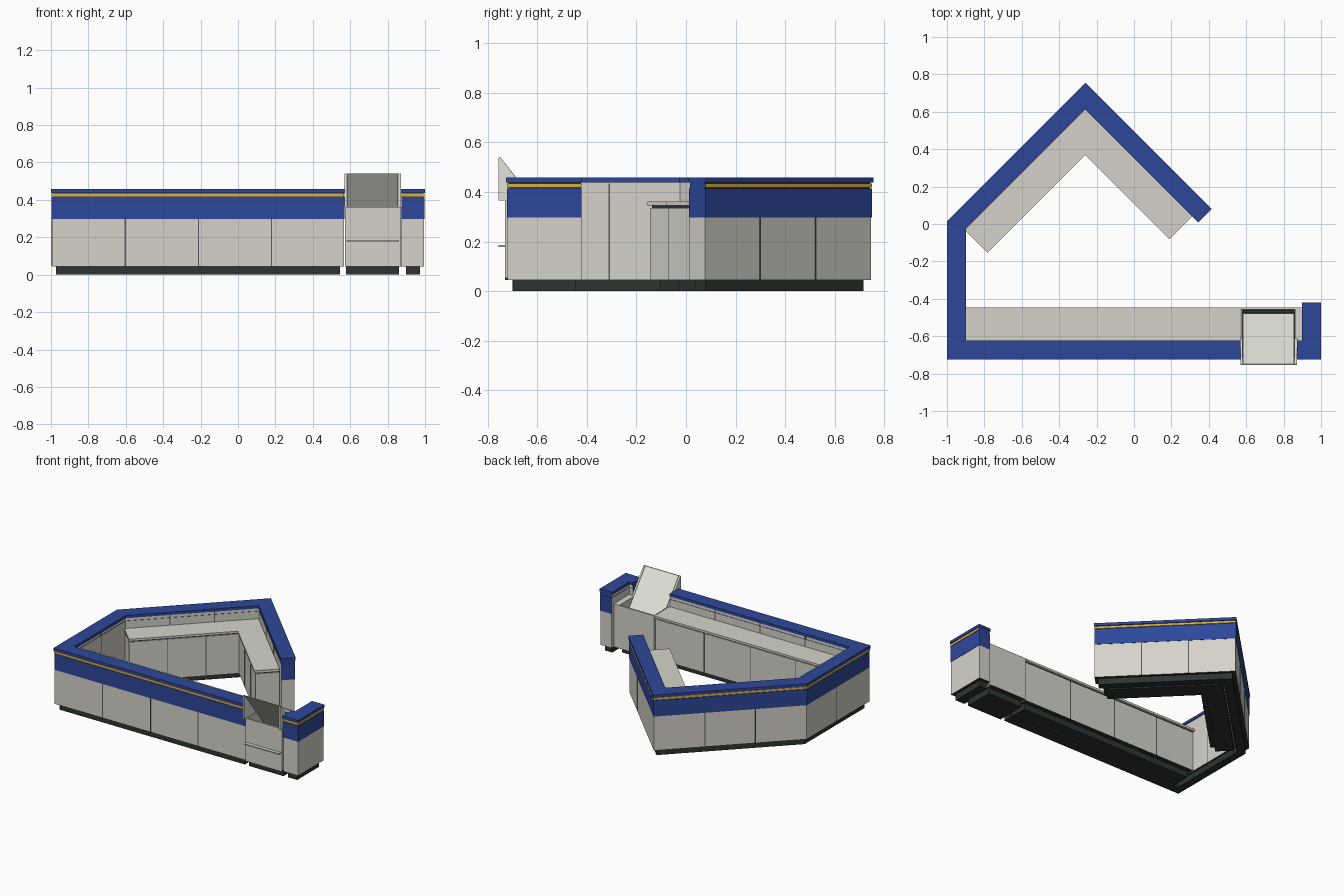
import bpy, bmesh, math
from mathutils import Vector

if "Cube" in bpy.data.objects:
    bpy.data.objects.remove(bpy.data.objects["Cube"])


def material(name, rgb):
    m = bpy.data.materials.new(name)
    m.diffuse_color = (*rgb, 1)
    m.use_nodes = True
    m.node_tree.nodes["Principled BSDF"].inputs["Base Color"].default_value = m.diffuse_color
    return m


WHITE = material("warm white", (0.66, 0.65, 0.59))
PALE = material("pale cream", (0.76, 0.76, 0.69))
BLUE = material("royal blue", (0.027, 0.063, 0.32))
GOLD = material("gold", (0.70, 0.42, 0.06))
DARK = material("charcoal", (0.026, 0.034, 0.033))
SEAM = material("seam grey", (0.10, 0.10, 0.11))


def finish(name, bm, mats):
    bmesh.ops.recalc_face_normals(bm, faces=bm.faces)
    me = bpy.data.meshes.new(name)
    bm.to_mesh(me)
    bm.free()
    for m in mats:
        me.materials.append(m)
    ob = bpy.data.objects.new(name, me)
    bpy.context.collection.objects.link(ob)
    return ob


def offset(path, d, trim):
    """Shift an open path to its right by d with mitred corners and trimmed ends."""
    p = [Vector(q) for q in path]
    dirs = [(b - a).normalized() for a, b in zip(p, p[1:])]
    p[0] = p[0] + dirs[0] * trim
    p[-1] = p[-1] - dirs[-1] * trim
    out = []
    for i, q in enumerate(p):
        a = dirs[max(i - 1, 0)]
        b = dirs[min(i, len(dirs) - 1)]
        na, nb = Vector((a.y, -a.x)), Vector((b.y, -b.x))
        out.append(q + (na + nb) * (d / (1 + na.dot(nb))))
    return out


def strip(name, path, d0, d1, z0, z1, mat, inner=None, ends=None, under=None, trim=0.0):
    """Wall-like solid along a path, between offsets d0 (outside) and d1 (inside)."""
    mats = [mat, inner or mat, ends or mat, under or mat]
    bm = bmesh.new()
    rings = []
    for a, b in zip(offset(path, d0, trim), offset(path, d1, trim)):
        rings.append([bm.verts.new((q.x, q.y, z)) for q, z in ((a, z0), (a, z1), (b, z1), (b, z0))])
    for r, s in zip(rings, rings[1:]):
        for k, idx in enumerate((0, 0, 1, 3)):  # outside, top, inside, underside
            j = (k + 1) % 4
            bm.faces.new((r[k], r[j], s[j], s[k])).material_index = idx
    for r in (rings[0], rings[-1]):
        bm.faces.new(r).material_index = 2
    return finish(name, bm, mats)


def box(name, lo, hi, mat):
    mid = (lo[1] + hi[1]) / 2
    return strip(name, [(hi[0], mid), (lo[0], mid)], lo[1] - mid, hi[1] - mid, lo[2], hi[2], mat)


def seams(name, path, d, z0, z1, segment, fractions):
    """Thin panel joints on one segment of an offset path."""
    line = offset(path, d, 0)
    a, b = line[segment], line[segment + 1]
    u = (b - a).normalized()
    for f in fractions:
        c = a.lerp(b, f)
        strip(name, [c - u * 0.003, c + u * 0.003], -0.002, 0.002, z0, z1, SEAM)


def prism(name, outline, x0, x1, mat):
    """Extrude a y-z outline along x."""
    bm = bmesh.new()
    l = [bm.verts.new((x0, y, z)) for y, z in outline]
    r = [bm.verts.new((x1, y, z)) for y, z in outline]
    bm.faces.new(l)
    bm.faces.new(r)
    for i in range(len(l)):
        j = (i + 1) % len(l)
        bm.faces.new((l[i], l[j], r[j], r[i]))
    return finish(name, bm, [mat])


# Outer walls: long run and the short return at the right
main = [(0.57, -0.725), (-1, -0.725), (-1, 0.015), (-0.26, 0.755), (0.415, 0.08)]
side = [(1, -0.42), (1, -0.725), (0.872, -0.725)]
for label, path in (("main", main), ("return", side)):
    strip(label + "_plinth", path, 0.028, 0.085, 0, 0.05, DARK, trim=0.025)
    strip(label + "_wall", path, 0.006, 0.097, 0.045, 0.297, WHITE, under=DARK, trim=0.002)
    strip(label + "_blue_band", path, 0.004, 0.097, 0.297, 0.415, BLUE, inner=WHITE, trim=0.001)
    strip(label + "_reveal", path, 0.010, 0.094, 0.415, 0.440, DARK, inner=WHITE, ends=BLUE, trim=0.003)
    strip(label + "_gold_stripe", path, 0.003, 0.090, 0.418, 0.435, GOLD, ends=BLUE, trim=0.002)
    strip(label + "_cap", path, 0, 0.101, 0.438, 0.458, BLUE)

# Panel joints outside and inside the walls
for d, z1 in ((0.006, 0.297), (0.097, 0.435)):
    seams("wall_joint", main, d, 0.047, z1, 0, (0.25, 0.5, 0.75))
    seams("wall_joint", main, d, 0.047, z1, 1, (0.53,))
    seams("wall_joint", main, d, 0.047, z1, 2, (1 / 3, 2 / 3))
    seams("wall_joint", main, d, 0.047, z1, 3, (1 / 3, 2 / 3))

# Inner desks: straight run and the angled one
straight = [(0.57, -0.626), (-0.902, -0.626)]
angled = [(-0.905, -0.033), (-0.26, 0.612), (0.312, 0.04)]
for label, path, w, cuts in (("straight", straight, 0.180, [(0, (0.27, 0.53, 0.78))]),
                             ("angled", angled, 0.172, [(0, (0.35, 0.7)), (1, (0.35, 0.7))])):
    strip(label + "_desk_plinth", path, 0.0, w - 0.045, 0, 0.05, DARK, trim=0.025)
    strip(label + "_cabinet", path, 0, w - 0.010, 0.045, 0.336, WHITE, under=DARK, trim=0.003)
    strip(label + "_desk_shadow_gap", path, 0, w - 0.016, 0.336, 0.346, DARK, trim=0.008)
    strip(label + "_desk_top", path, 0, w, 0.346, 0.362, WHITE)
    for seg, fr in cuts:
        seams("cabinet_joint", path, w - 0.010, 0.047, 0.336, seg, fr)

# Open return bin in the gap of the front wall
x0, x1 = 0.572, 0.868
box("bin_plinth", (x0 + 0.006, -0.70, 0), (x1 - 0.006, -0.485, 0.05), DARK)
box("bin_floor", (x0, -0.727, 0.045), (x1, -0.447, 0.055), DARK)
box("bin_front", (x0, -0.729, 0.045), (x1, -0.717, 0.362), WHITE)
box("bin_back", (x0, -0.458, 0.045), (x1, -0.446, 0.362), WHITE)
for sx in (x0, x1 - 0.008):
    box("bin_side", (sx, -0.72, 0.045), (sx + 0.008, -0.45, 0.362), WHITE)
box("bin_inner_lining", (x0 + 0.008, -0.475, 0.055), (x1 - 0.008, -0.459, 0.34), DARK)
box("bin_filler", (x1, -0.63, 0.045), (0.905, -0.447, 0.362), WHITE)
box("front_ledge", (0.58, -0.755, 0.178), (0.86, -0.725, 0.186), WHITE)

# Sloping chute with triangular cheeks
prism("chute", [(-0.755, 0.54), (-0.748, 0.54), (-0.478, 0.195), (-0.485, 0.195)],
      x0 + 0.012, x1 - 0.012, PALE)
for cx in (x0 - 0.003, x1 - 0.009):
    prism("chute_cheek", [(-0.755, 0.365), (-0.755, 0.54), (-0.748, 0.54), (-0.613, 0.365)],
          cx, cx + 0.012, PALE)
